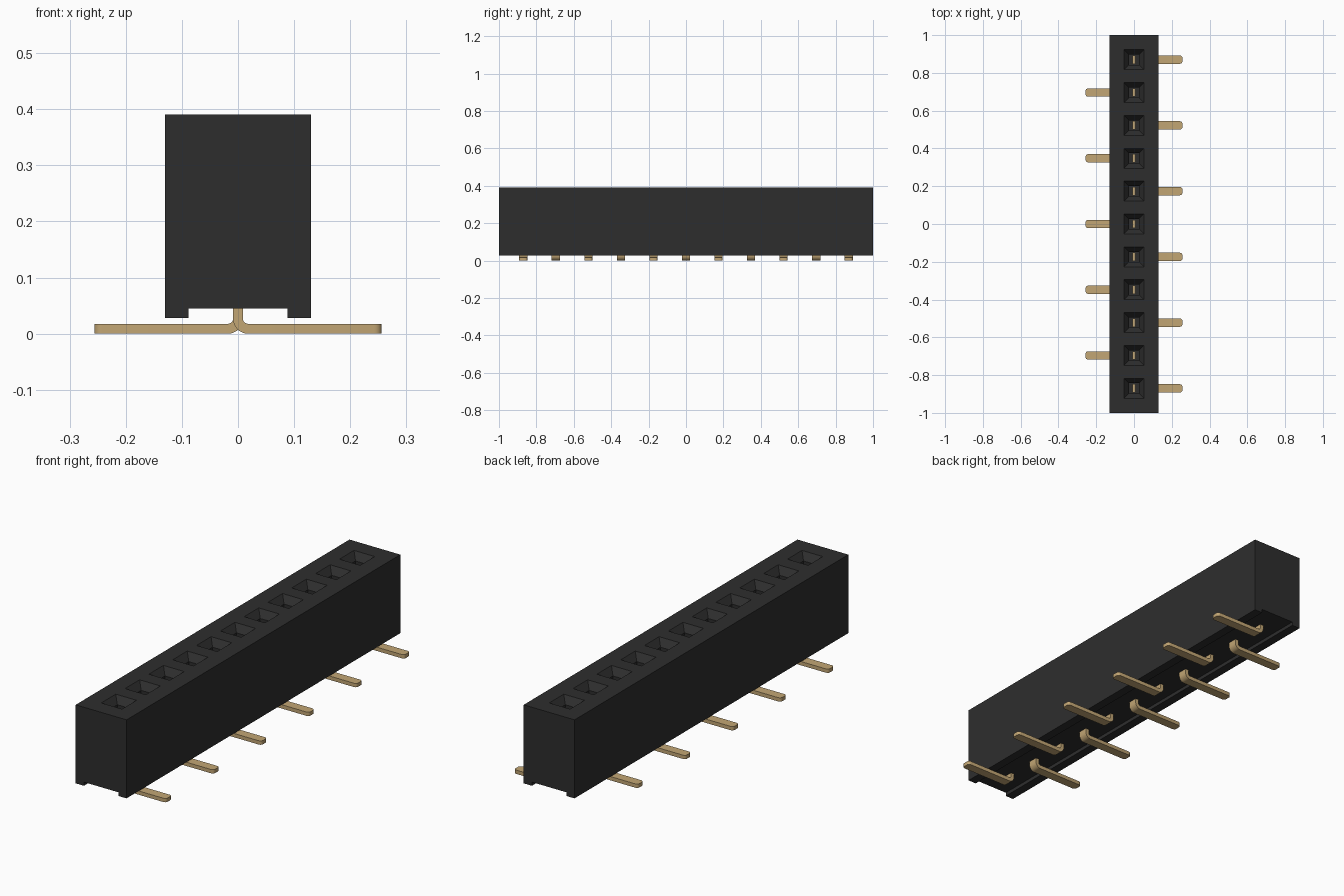
import bpy, bmesh, math

cube = bpy.data.objects.get("Cube")
if cube:
    bpy.data.objects.remove(cube)

COUNT, PITCH = 11, 0.174
PIN_Y = [(i - (COUNT - 1) / 2) * PITCH for i in range(COUNT)]


def material(name, rgb, rough):
    m = bpy.data.materials.new(name)
    m.use_nodes = True
    m.diffuse_color = (*rgb, 1)
    bsdf = m.node_tree.nodes["Principled BSDF"]
    bsdf.inputs["Base Color"].default_value = (*rgb, 1)
    bsdf.inputs["Roughness"].default_value = rough
    return m


black = material("black plastic", (0.027, 0.027, 0.027), 0.6)
gold = material("gold contact", (0.54, 0.38, 0.175), 0.4)


def finish(bm, name, mat):
    bmesh.ops.recalc_face_normals(bm, faces=bm.faces[:])
    me = bpy.data.meshes.new(name)
    bm.to_mesh(me)
    bm.free()
    me.materials.append(mat)
    ob = bpy.data.objects.new(name, me)
    bpy.context.collection.objects.link(ob)
    return ob


def bridge(bm, a, b, skip=()):
    """Join two closed loops with quads."""
    for i in range(len(a)):
        if i not in skip:
            j = (i + 1) % len(a)
            bm.faces.new((a[i], a[j], b[j], b[i]))


# Housing: grooved cross-section swept along y, leaving the sockets open on top
HOLE, SHAFT = 0.053, 0.027
TOP, BASE, GROOVE = 0.391, 0.028, 0.045
section = [(-HOLE, TOP), (HOLE, TOP), (0.13, TOP), (0.13, BASE), (0.088, BASE),
           (0.088, GROOVE), (-0.088, GROOVE), (-0.088, BASE), (-0.13, BASE), (-0.13, TOP)]
stations = [-1.0] + [y + s * HOLE for y in PIN_Y for s in (-1, 1)] + [1.0]

bm = bmesh.new()
loops = [[bm.verts.new((x, y, z)) for x, z in section] for y in stations]
for k in range(len(loops) - 1):
    bridge(bm, loops[k], loops[k + 1], skip=(0,) if k % 2 else ())
bm.faces.new(loops[0])
bm.faces.new(loops[-1])

# Sockets: tapered lead-in, straight shaft and floor
for i, y in enumerate(PIN_Y):
    a, b = loops[2 * i + 1], loops[2 * i + 2]
    ring = [a[0], a[1], b[1], b[0]]
    for z in (TOP - 0.032, 0.06):
        lower = [bm.verts.new((sx * SHAFT, y + sy * SHAFT, z))
                 for sx, sy in ((-1, -1), (1, -1), (1, 1), (-1, 1))]
        bridge(bm, ring, lower)
        ring = lower
    bm.faces.new(ring)
finish(bm, "housing", black)

# Contacts: flat strip going down, bending outwards and ending in a rounded foot
HALF_T, HALF_W, BEND = 0.0088, 0.022, 0.018
path = [(0, 0.2, 0, HALF_W)]                      # x, z, angle, half width
for k in range(9):
    t = math.radians(90 * k / 8)
    path.append((BEND - BEND * math.cos(t), HALF_T + BEND - BEND * math.sin(t), t, HALF_W))
for k in range(6):
    t = math.radians(90 * k / 5)
    path.append((0.242 + 0.014 * math.sin(t), HALF_T, math.pi / 2,
                 HALF_W - 0.012 * (1 - math.cos(t))))


def contact(index, y):
    side = 1 if index % 2 == 0 else -1
    bm = bmesh.new()
    prev = first = None
    for x, z, t, w in path:
        nx, nz = math.cos(t) * HALF_T, math.sin(t) * HALF_T
        ring = [bm.verts.new((side * (x + s * nx), y + v * w, z + s * nz))
                for s, v in ((-1, -1), (1, -1), (1, 1), (-1, 1))]
        if prev:
            bridge(bm, prev, ring)
        first = first or ring
        prev = ring
    bm.faces.new(first)
    bm.faces.new(prev)
    ob = finish(bm, f"contact_{index + 1}", gold)
    bpy.ops.object.select_all(action="DESELECT")
    ob.select_set(True)
    bpy.context.view_layer.objects.active = ob
    bpy.ops.object.shade_smooth_by_angle(angle=math.radians(30))


for i, y in enumerate(PIN_Y):
    contact(i, y)
